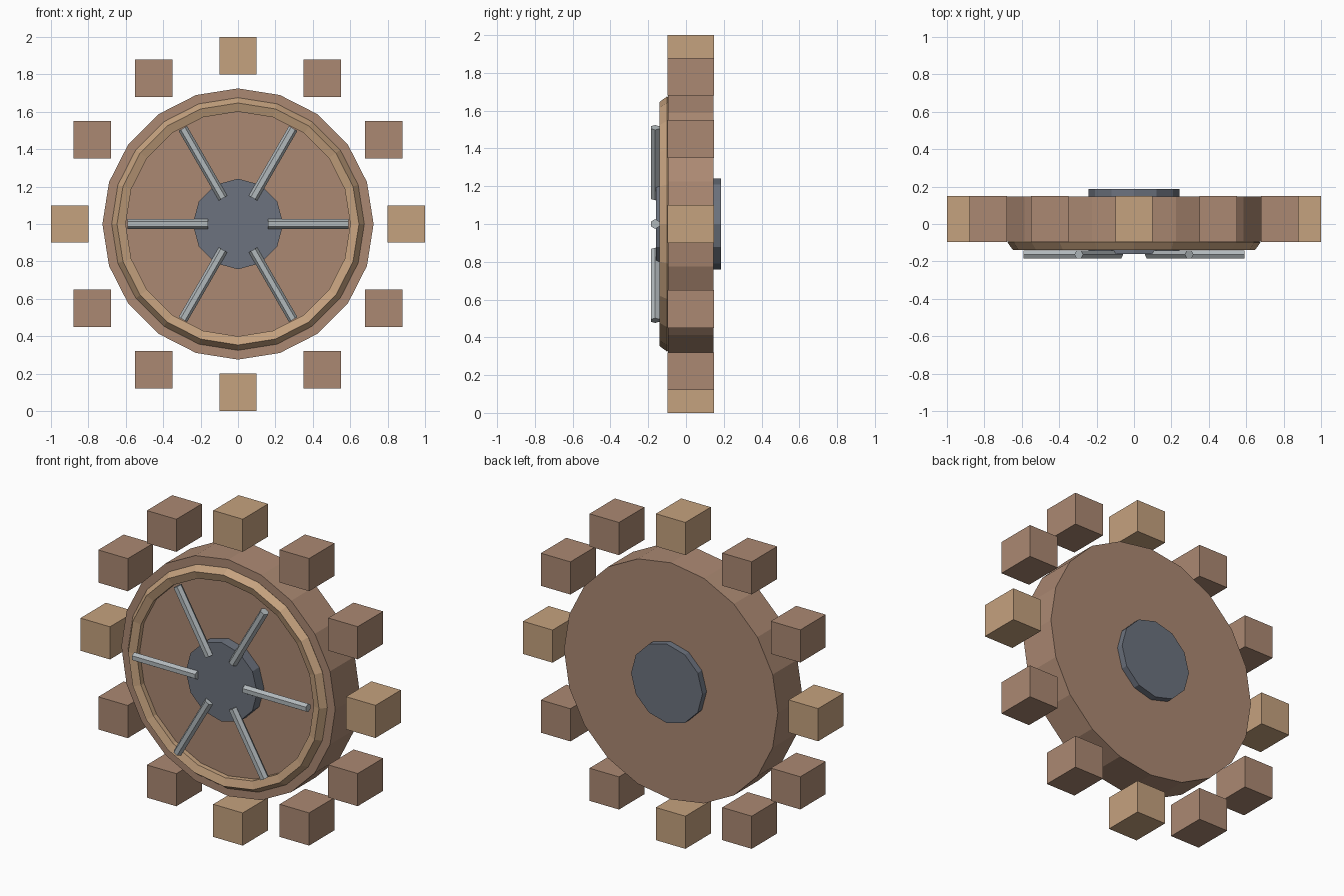
import bpy
from math import sin, cos, pi
from mathutils import Matrix, Vector

if "Cube" in bpy.data.objects:
    bpy.data.objects.remove(bpy.data.objects["Cube"])


def material(name, rgb):
    m = bpy.data.materials.new(name)
    m.diffuse_color = (*rgb, 1)
    m.use_nodes = True
    m.node_tree.nodes["Principled BSDF"].inputs["Base Color"].default_value = m.diffuse_color
    return m


brown = material("brown_wood", (0.41, 0.25, 0.17))
tan = material("tan_wood", (0.56, 0.36, 0.21))
dark = material("dark_metal", (0.15, 0.17, 0.21))
steel = material("steel", (0.44, 0.48, 0.50))


def finish(name, mat):
    ob = bpy.context.object
    ob.name = name
    ob.data.materials.append(mat)
    return ob


def disc(name, sides, radius, y0, y1, mat):
    bpy.ops.mesh.primitive_cylinder_add(
        vertices=sides, radius=radius, depth=y1 - y0,
        location=(0, (y0 + y1) / 2, 1), rotation=(pi / 2, 0, 0))
    return finish(name, mat)


# Wheel body and hub running through it
disc("wheel_body", 20, 0.725, -0.094, 0.146, brown)
disc("hub", 12, 0.242, -0.16, 0.186, dark)

# Raised ring on the front face
bpy.ops.mesh.primitive_torus_add(
    major_segments=20, minor_segments=5, major_radius=0.634, minor_radius=0.0415,
    location=(0, -0.1, 1), rotation=(pi / 2, 0, 0))
finish("front_ring", tan)

# Six hexagonal spokes, corners pointing sideways
for i in range(6):
    a = i * pi / 3
    radial = Vector((cos(a), 0, sin(a)))
    side = Vector((-sin(a), 0, cos(a)))
    bpy.ops.mesh.primitive_cylinder_add(vertices=6, radius=0.026, depth=0.43)
    ob = finish(f"spoke_{i + 1}", steel)
    rot = Matrix((side.cross(radial), side, radial)).transposed().to_4x4()
    ob.matrix_world = Matrix.Translation(
        Vector((0, -0.163, 1)) + radial * 0.375) @ rot

# Twelve upright teeth around the rim, lighter on the main axes
for i in range(12):
    a = i * pi / 6
    bpy.ops.mesh.primitive_cube_add(
        size=1, location=(0.9 * cos(a), 0.026, 1 + 0.9 * sin(a)))
    ob = finish(f"tooth_{i + 1}", tan if i % 3 == 0 else brown)
    ob.scale = (0.2, 0.246, 0.2)
